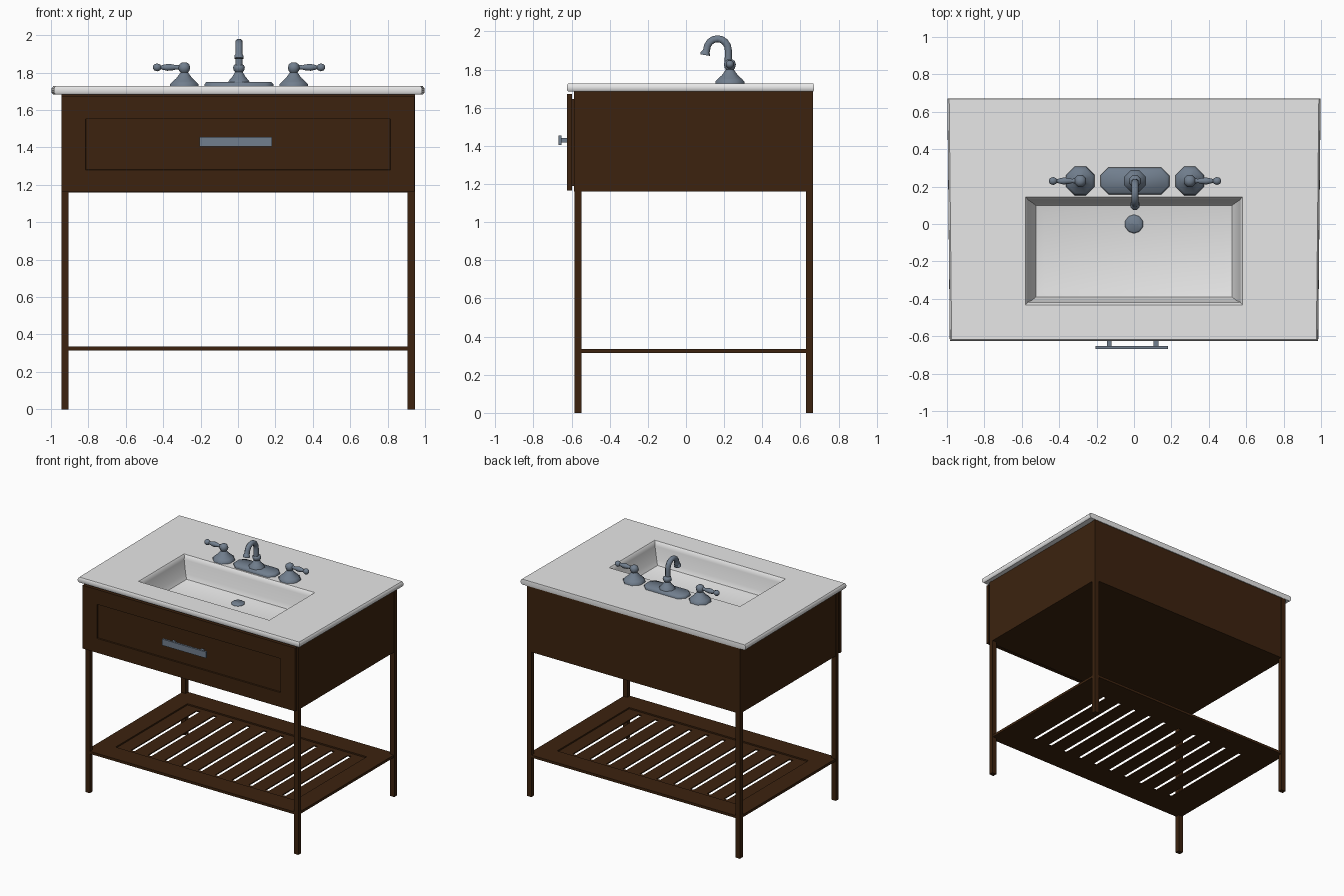
import bpy, bmesh, math
from mathutils import Vector

if "Cube" in bpy.data.objects:
    bpy.data.objects.remove(bpy.data.objects["Cube"])


def material(name, col):
    m = bpy.data.materials.new(name)
    m.diffuse_color = (*col, 1)
    m.use_nodes = True
    m.node_tree.nodes["Principled BSDF"].inputs["Base Color"].default_value = m.diffuse_color
    return m


WOOD = material("dark_wood", (0.045, 0.0163, 0.0045))
WHITE = material("white_ceramic", (0.8, 0.8, 0.8))
METAL = material("grey_metal", (0.165, 0.21, 0.27))


def finish(name, bm, mat, angle=None, fix=True):
    if fix:
        bmesh.ops.recalc_face_normals(bm, faces=bm.faces)
    me = bpy.data.meshes.new(name)
    bm.to_mesh(me)
    bm.free()
    me.materials.append(mat)
    if angle:
        for p in me.polygons:
            p.use_smooth = True
        me.set_sharp_from_angle(angle=math.radians(angle))
    ob = bpy.data.objects.new(name, me)
    bpy.context.collection.objects.link(ob)
    return ob


def loft(name, loops, mat, cap0=True, cap1=True, angle=None):
    """Bridge a list of equal-length vertex loops."""
    bm = bmesh.new()
    rs = [[bm.verts.new(p) for p in lp] for lp in loops]
    n = len(rs[0])
    for a, b in zip(rs, rs[1:]):
        for i in range(n):
            j = (i + 1) % n
            bm.faces.new((a[i], a[j], b[j], b[i]))
    if cap0:
        bm.faces.new(rs[0][::-1])
    if cap1:
        bm.faces.new(rs[-1])
    return finish(name, bm, mat, angle)


def rect_z(x, y0, y1, z, taper=0.0):
    return [(-x + taper, y0, z), (x - taper, y0, z), (x, y1, z), (-x, y1, z)]


def rect_y(x, z0, z1, y):
    return [(-x, y, z0), (x, y, z0), (x, y, z1), (-x, y, z1)]


def box(name, x0, x1, y0, y1, z0, z1, mat, top=True):
    c = [(x0, y0), (x1, y0), (x1, y1), (x0, y1)]
    return loft(name, [[(*p, z0) for p in c], [(*p, z1) for p in c]], mat, cap1=top)


def tube(name, pts, u, mat, sides=8, stretch=0.0):
    """Sweep a polygon along (point, radius) pairs; also serves as a lathe."""
    u = Vector(u)
    P = [Vector(p) for p, r in pts]
    loops = []
    for i, (p, r) in enumerate(pts):
        t = (P[min(i + 1, len(P) - 1)] - P[max(i - 1, 0)]).normalized()
        v = t.cross(u)
        lp = []
        for k in range(sides):
            a = 2 * math.pi * (k + 0.5) / sides
            s = math.copysign(stretch, math.cos(a))
            lp.append(P[i] + u * (r * math.cos(a) + s) + v * r * math.sin(a))
        loops.append(lp)
    return loft(name, loops, mat, angle=50)


def lathe(name, x, y, prof, stretch=0.0, sides=8):
    return tube(name, [((x, y, z), r) for r, z in prof], (1, 0, 0), METAL, sides, stretch)


# Legs
for side, s in (("left", -1), ("right", 1)):
    for end, y in (("front", -0.585), ("back", 0.63)):
        xs = sorted((s * 0.905, s * 0.945))
        box(f"{end}_{side}_leg", *xs, y, y + 0.036, 0, 1.69, WOOD)

# Cabinet body (open at the top for the basin) and drawer
box("cabinet", -0.942, 0.942, -0.587, 0.662, 1.16, 1.688, WOOD, top=False)
box("drawer_spacer", -0.9, 0.9, -0.6, -0.585, 1.19, 1.645, WOOD)
loft("drawer_front", [rect_y(0.943, 1.165, 1.672, -0.597),
                      rect_y(0.943, 1.165, 1.672, -0.623),
                      rect_y(0.815, 1.28, 1.553, -0.623),
                      rect_y(0.813, 1.282, 1.551, -0.613)], WOOD)

# Drawer pull
box("pull_bar", -0.207, 0.183, -0.668, -0.652, 1.405, 1.455, METAL)
for i, x in enumerate((-0.132, 0.118)):
    box(f"pull_post_{i}", x - 0.013, x + 0.013, -0.653, -0.612, 1.418, 1.442, METAL)

# Slatted shelf: frame, end rails, slats
box("shelf_front", -0.94, 0.94, -0.583, -0.415, 0.315, 0.335, WOOD)
box("shelf_back", -0.94, 0.94, 0.495, 0.663, 0.315, 0.335, WOOD)
for n, x0, x1 in (("left", -0.94, -0.795), ("right", 0.795, 0.94)):
    box("shelf_" + n, x0, x1, -0.415, 0.495, 0.315, 0.335, WOOD)
for n, y0 in (("front", -0.415), ("back", 0.455)):
    box("slat_rail_" + n, -0.795, 0.795, y0, y0 + 0.04, 0.315, 0.324, WOOD)
gaps = [-0.67 + 1.34 * i / 9 for i in range(10)]
starts = [-0.795] + [g + 0.016 for g in gaps]
stops = [g - 0.016 for g in gaps] + [0.795]
for i, (a, b) in enumerate(zip(starts, stops)):
    box(f"slat_{i}", a, b, -0.375, 0.455, 0.315, 0.324, WOOD)

# Countertop with moulded basin, one continuous skin
loft("countertop_basin", [
    rect_z(0.7, -0.5, 0.3, 1.684),
    rect_z(0.988, -0.618, 0.668, 1.684, 0.013),
    rect_z(0.996, -0.624, 0.67, 1.692, 0.013),
    rect_z(0.998, -0.625, 0.67, 1.705, 0.013),
    rect_z(0.996, -0.624, 0.67, 1.718, 0.013),
    rect_z(0.988, -0.618, 0.668, 1.727, 0.013),
    rect_z(0.58, -0.432, 0.145, 1.727),
    rect_z(0.572, -0.424, 0.137, 1.718),
    rect_z(0.568, -0.418, 0.13, 1.69),
    rect_z(0.545, -0.407, 0.115, 1.59),
    rect_z(0.525, -0.39, 0.1, 1.555),
    rect_z(0.48, -0.35, 0.06, 1.54)], WHITE, cap0=False, angle=40)

# Drain
lathe("drain", 0, 0, [(0.05, 1.535), (0.05, 1.545), (0.042, 1.552), (0.03, 1.549)], sides=10)

# Faucet plate, pedestal and spout
FX, FY = 0.005, 0.23
lathe("faucet_plate", FX, FY, [(0.077, 1.72), (0.077, 1.738), (0.066, 1.75)], stretch=0.113)
lathe("faucet_pedestal", FX, FY, [(0.062, 1.745), (0.058, 1.757), (0.04, 1.775), (0.027, 1.795),
      (0.022, 1.803), (0.03, 1.812), (0.034, 1.825), (0.03, 1.838), (0.02, 1.845)])
path = [((FX, 0.222, 1.835), 0.021), ((FX, 0.222, 1.88), 0.02)]
for k in range(9):
    a = math.radians(180 * k / 8)
    path.append(((FX, 0.165 + 0.057 * math.cos(a), 1.902 + 0.06 * math.sin(a)), 0.02))
path += [((FX, 0.104, 1.894), 0.021), ((FX, 0.102, 1.888), 0.027), ((FX, 0.1, 1.876), 0.027)]
tube("spout", path, (1, 0, 0), METAL)

# Tap handles with levers
for side, x, s in (("left", -0.287, -1), ("right", 0.298, 1)):
    lathe(f"{side}_tap_base", x, FY, [(0.083, 1.72), (0.082, 1.738), (0.068, 1.752), (0.046, 1.77),
          (0.03, 1.79), (0.022, 1.8), (0.03, 1.81), (0.034, 1.827), (0.028, 1.845), (0.012, 1.855)])
    lever = [(0.0, .014), (.03, .014), (.045, .012), (.06, .017), (.09, .02), (.115, .014), (.125, .01),
             (.13, .017), (.145, .023), (.16, .018), (.168, .007)]
    tube(f"{side}_tap_lever", [((x + s * d, FY, 1.828), r) for d, r in lever], (0, 0, 1), METAL)
